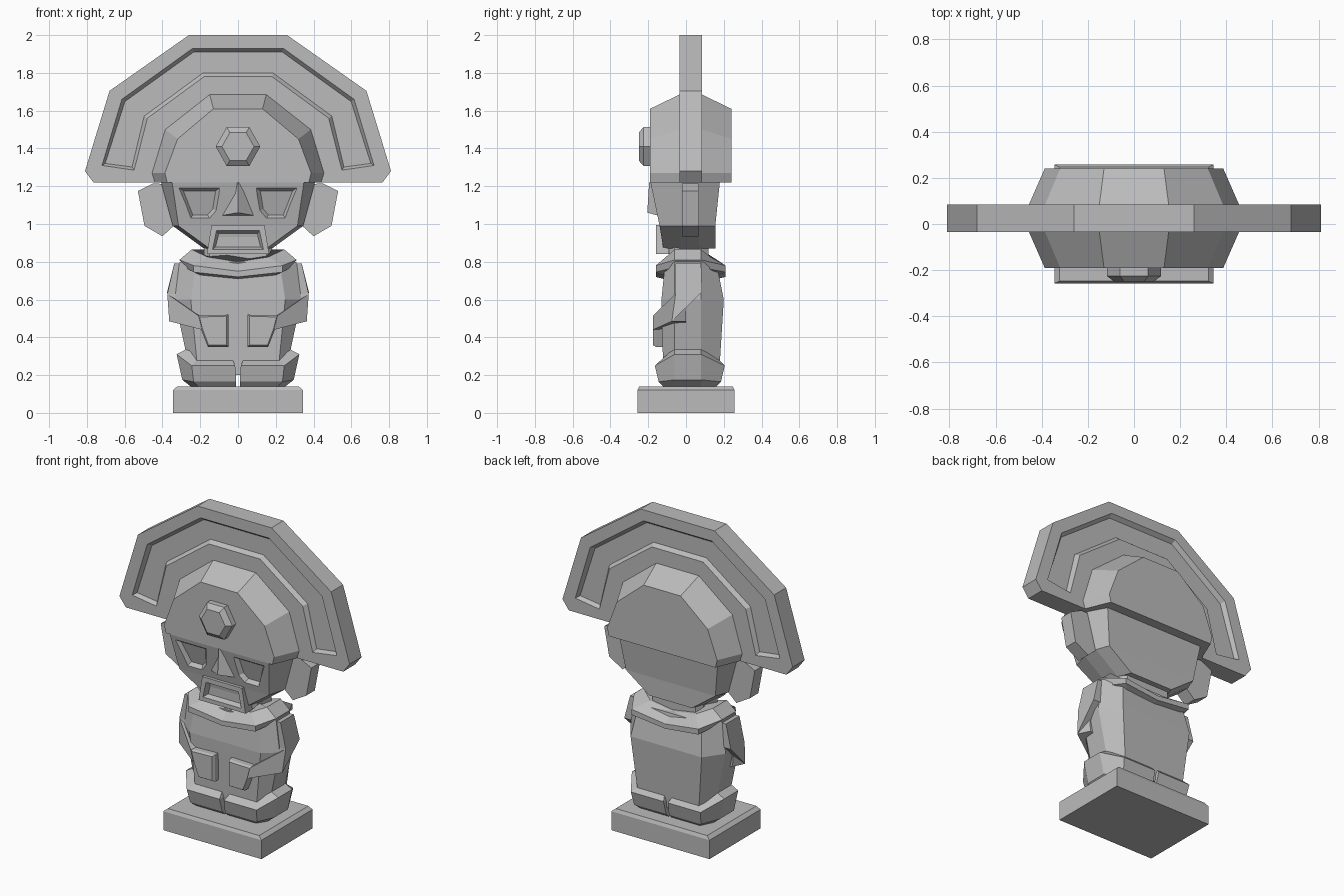
import bpy, bmesh

cube = bpy.data.objects.get("Cube")
if cube:
    bpy.data.objects.remove(cube, do_unlink=True)

stone = bpy.data.materials.new("grey_stone")
stone.use_nodes = True
STONE = (0.5, 0.5, 0.5, 1)
stone.diffuse_color = STONE
stone.node_tree.nodes["Principled BSDF"].inputs["Base Color"].default_value = STONE


def finish(name, bm):
    bmesh.ops.recalc_face_normals(bm, faces=bm.faces)
    mesh = bpy.data.meshes.new(name)
    bm.to_mesh(mesh)
    bm.free()
    mesh.materials.append(stone)
    obj = bpy.data.objects.new(name, mesh)
    bpy.context.collection.objects.link(obj)
    return obj


def skin(bm, rings):
    """Join rings of equal point count and cap both ends."""
    loops = [[bm.verts.new(p) for p in ring] for ring in rings]
    for a, b in zip(loops, loops[1:]):
        for i in range(len(a)):
            j = (i + 1) % len(a)
            bm.faces.new((a[i], a[j], b[j], b[i]))
    return bm.faces.new(loops[0]), bm.faces.new(loops[-1])


def loft(name, rings):
    bm = bmesh.new()
    skin(bm, rings)
    return finish(name, bm)


def at_y(poly, y):
    return [(x, y, z) for x, z in poly]


def sym(half):
    """Mirror an open xz outline about the centre line."""
    return half + [(-x, z) for x, z in reversed(half)]


def ring8(front, side, y0, y1, z, z_side=None, z_mid=None, ya=-0.06, yb=0.08):
    """Octagonal body section, optionally dipping at the middle."""
    zs = z if z_side is None else z_side
    pts = [(front, y0, z), (side, ya, zs), (side, yb, zs), (front, y1, z),
           (-front, y1, z), (-side, yb, zs), (-side, ya, zs), (-front, y0, z)]
    if z_mid is not None:
        pts.insert(4, (0, y1, z_mid))
        pts.append((0, y0, z_mid))
    return pts


def rect(x, y, z):
    return [(x, -y, z), (x, y, z), (-x, y, z), (-x, -y, z)]


# Plinth with a chamfered top
loft("plinth", [rect(0.345, 0.257, 0), rect(0.345, 0.257, 0.12), rect(0.322, 0.247, 0.14)])

# Torso and sagging collar
loft("torso", [ring8(0.21, 0.25, -0.12, 0.175, 0.2),
               ring8(0.25, 0.335, -0.13, 0.2, 0.6),
               ring8(0.22, 0.31, -0.11, 0.16, 0.8)])
loft("collar", [ring8(0.2, 0.24, -0.12, 0.17, 0.73, 0.75, 0.71),
                ring8(0.235, 0.28, -0.16, 0.21, 0.745, 0.77, 0.72),
                ring8(0.235, 0.31, -0.16, 0.21, 0.78, 0.81, 0.75),
                ring8(0.16, 0.245, -0.1, 0.13, 0.825, 0.865, 0.8)])
loft("neck", [ring8(0.15, 0.18, -0.09, 0.12, 0.78), ring8(0.15, 0.18, -0.09, 0.12, 0.89)])


# Limbs, ears and eye cutters on both sides
def foot_ring(s, inner, front, side, y0, y1, z, zs):
    return [(s * x, y, h) for x, y, h in (
        (inner, y0, z), (front, y0, z), (side, -0.06, zs),
        (side, 0.08, zs), (front, y1, z), (inner, y1, z))]


def face_y(z):
    return -0.14 - (z - 0.99) * 0.21


eye_cutters = []
for label, s in (("left", 1), ("right", -1)):
    loft(label + "_foot", [
        foot_ring(s, 0.01, 0.21, 0.25, -0.12, 0.16, 0.14, 0.14),
        foot_ring(s, 0.01, 0.235, 0.295, -0.145, 0.185, 0.165, 0.175),
        foot_ring(s, 0.015, 0.245, 0.325, -0.165, 0.205, 0.25, 0.31),
        foot_ring(s, 0.03, 0.215, 0.26, -0.11, 0.17, 0.285, 0.345)])

    arm_side = [(-0.055, 0.79), (0.08, 0.79), (0.085, 0.64), (-0.075, 0.485), (-0.055, 0.63)]
    loft(label + "_upper_arm", [
        [(s * 0.22, y, z) for y, z in arm_side],
        [(s * (0.375 - max(0, z - 0.64) * 0.25 - max(0, 0.64 - z) * 0.07), y, z)
         for y, z in arm_side]])

    forearm = [(0.19, -0.175, 0.44), (0.364, -0.075, 0.485),
               (0.374, -0.055, 0.63), (0.21, -0.175, 0.515)]
    loft(label + "_forearm", [[(s * x, y, z) for x, y, z in forearm],
                              [(s * x * 0.9, 0.0, z) for x, y, z in forearm]])

    hand = [(0.05, 0.35), (0.16, 0.35), (0.195, 0.44), (0.215, 0.515), (0.05, 0.52)]
    loft(label + "_hand", [
        at_y([(s * x, z) for x, z in hand], -0.1),
        at_y([(s * x, z) for x, z in hand], -0.16),
        [(s * (0.13 + (x - 0.13) * 0.87), -0.175, 0.44 + (z - 0.44) * 0.9) for x, z in hand]])

    ear = [(0.36, 1.21), (0.45, 1.215), (0.53, 1.175), (0.495, 0.99), (0.4, 0.935), (0.34, 0.99)]
    ear = [(s * x, z) for x, z in ear]
    loft(label + "_ear", [at_y(ear, -0.02), at_y(ear, 0.065)])

    eye = [(0.315, 1.193), (0.095, 1.193), (0.115, 1.07), (0.15, 1.03), (0.25, 1.03)]
    eye_cutters.append(loft(label + "_eye_cutter", [
        [(s * (0.2 + (x - 0.2) * k), face_y(z) + d, 1.115 + (z - 1.115) * k) for x, z in eye]
        for k, d in ((1.15, -0.02), (0.78, 0.025))]))

# Head tapering to the chin, with sunken eyes
head = loft("head", [
    ring8(0.15, 0.18, -0.12, 0.155, 0.87, ya=-0.03, yb=0.07),
    ring8(0.315, 0.345, -0.14, 0.155, 0.99, ya=-0.03, yb=0.07),
    ring8(0.35, 0.41, -0.19, 0.18, 1.23, ya=-0.03, yb=0.07)])
for cutter in eye_cutters:
    mod = head.modifiers.new("eye", "BOOLEAN")
    mod.operation = "DIFFERENCE"
    mod.solver = "EXACT"
    mod.object = cutter
bpy.context.view_layer.update()
carved = bpy.data.meshes.new_from_object(
    head.evaluated_get(bpy.context.evaluated_depsgraph_get()))
head.modifiers.clear()
head.data = carved
for cutter in eye_cutters:
    bpy.data.objects.remove(cutter, do_unlink=True)

# Wedge nose
loft("nose", [[(-0.115, -0.13, 1.04), (0, -0.12, 1.02), (0.115, -0.13, 1.04), (0, -0.205, 1.06)],
              [(-0.02, -0.16, 1.22), (0, -0.15, 1.22), (0.02, -0.16, 1.22), (0, -0.195, 1.22)]])

# Mouth block with a sunken opening
bm = bmesh.new()
lips = sym([(0.14, 0.995), (0.165, 0.84)])
_, front = skin(bm, [at_y(lips, -0.09), at_y(lips, -0.16)])
bmesh.ops.recalc_face_normals(bm, faces=bm.faces)
bmesh.ops.inset_region(bm, faces=[front], thickness=0.04)
bmesh.ops.inset_region(bm, faces=[front], thickness=0.02, depth=-0.03)
finish("mouth", bm)

# Domed cap
big = sym([(0.44, 1.22), (0.455, 1.27), (0.385, 1.5), (0.15, 1.685)])
small = sym([(0.375, 1.22), (0.387, 1.27), (0.32, 1.45), (0.13, 1.61)])
loft("cap", [at_y(small, -0.19), at_y(big, -0.035), at_y(big, 0.085), at_y(small, 0.24)])

# Hexagonal medallion
hexagon = sym([(0.06, 0.103), (0.118, 0), (0.06, -0.103)])
loft("medallion", [[(x * k, y, 1.41 + z * k) for x, z in hexagon]
                   for k, y in ((1, -0.18), (1, -0.225), (0.72, -0.25))])

# Fan headdress with an arched groove on both faces
outer = sym([(0.765, 1.22), (0.81, 1.28), (0.68, 1.705), (0.26, 2.0)])
groove_out = sym([(0.72, 1.31), (0.615, 1.66), (0.24, 1.93)])
groove_in = sym([(0.55, 1.285), (0.48, 1.56), (0.18, 1.78)])
bm = bmesh.new()
rims, grooves = [], []
for y in (-0.035, 0.085):
    o, a, b = [[bm.verts.new(p) for p in at_y(line, y)] for line in (outer, groove_out, groove_in)]
    bm.faces.new(o + a[::-1])
    bm.faces.new([o[0], a[0]] + b + [a[-1], o[-1]])
    grooves.append(bm.faces.new(a + b[::-1]))
    rims.append(o)
for i in range(len(outer)):
    j = (i + 1) % len(outer)
    bm.faces.new((rims[0][i], rims[0][j], rims[1][j], rims[1][i]))
bmesh.ops.recalc_face_normals(bm, faces=bm.faces)
for groove in grooves:
    bmesh.ops.inset_region(bm, faces=[groove], thickness=0.02, depth=-0.025)
finish("headdress_fan", bm)
